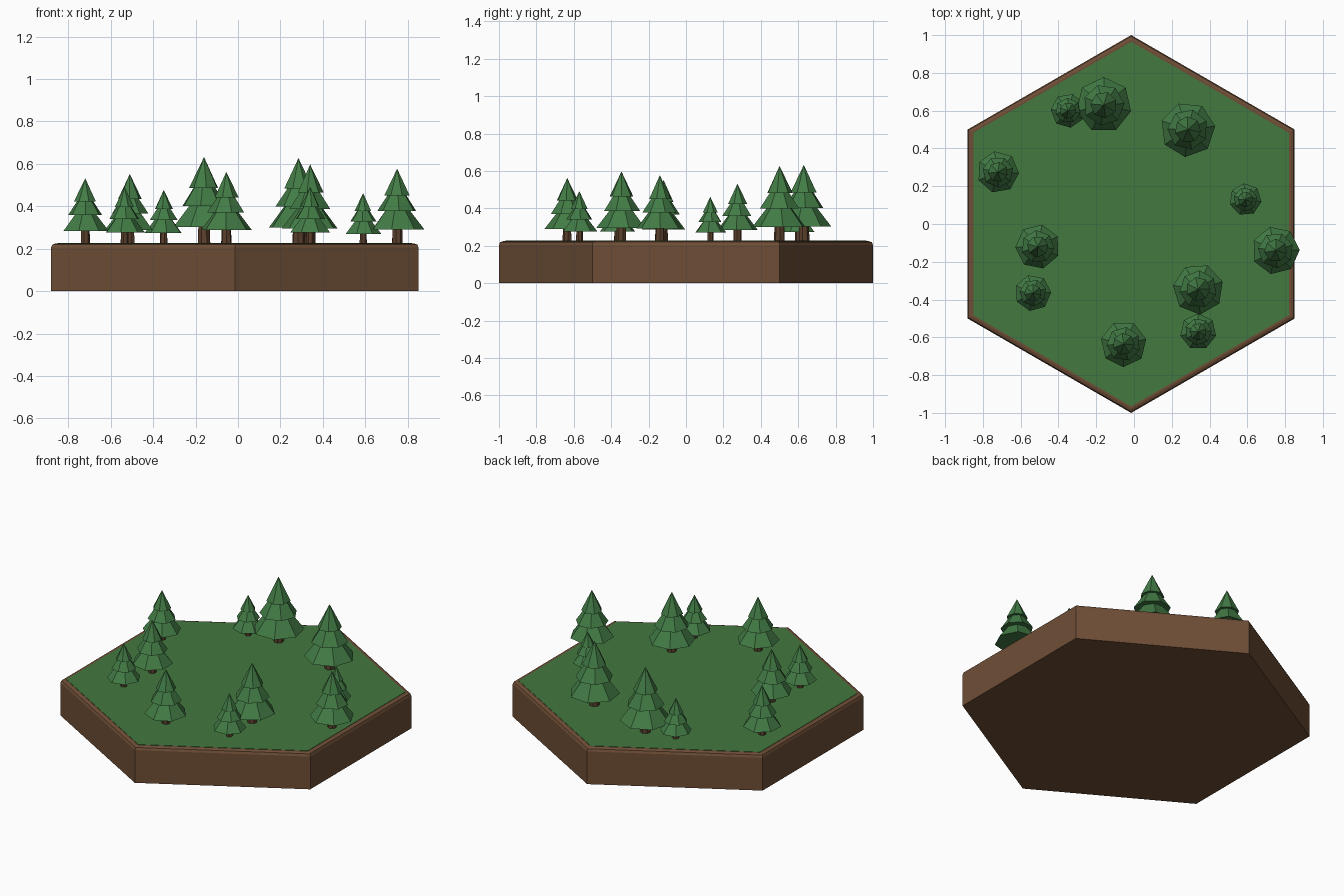
import bpy, bmesh, math
from mathutils import Matrix

if "Cube" in bpy.data.objects:
    bpy.data.objects.remove(bpy.data.objects["Cube"])


def material(name, color):
    m = bpy.data.materials.new(name)
    m.diffuse_color = (*color, 1)
    m.use_nodes = True
    m.node_tree.nodes["Principled BSDF"].inputs["Base Color"].default_value = m.diffuse_color
    return m


SOIL = material("soil brown", (0.156, 0.076, 0.037))
GRASS = material("grass green", (0.055, 0.19, 0.05))
BARK = material("bark brown", (0.107, 0.051, 0.026))
NEEDLES = material("needle green", (0.055, 0.20, 0.06))
CX = -0.015      # tile centre
GROUND = 0.227   # grass height


def make_object(name, bm, mats):
    bmesh.ops.recalc_face_normals(bm, faces=bm.faces)
    mesh = bpy.data.meshes.new(name)
    bm.to_mesh(mesh)
    bm.free()
    for m in mats:
        mesh.materials.append(m)
    ob = bpy.data.objects.new(name, mesh)
    bpy.context.collection.objects.link(ob)
    return ob


def add_cone(bm, sides, r1, r2, z0, z1, turn, mat=0):
    """Cone or prism standing between two heights."""
    place = Matrix.Translation((0, 0, (z0 + z1) / 2)) @ Matrix.Rotation(turn, 4, 'Z')
    old = set(bm.faces)
    bmesh.ops.create_cone(bm, cap_ends=True, segments=sides, radius1=r1,
                          radius2=r2, depth=z1 - z0, matrix=place)
    for f in set(bm.faces) - old:
        f.material_index = mat


# hexagonal soil block with a rounded top rim
bm = bmesh.new()
add_cone(bm, 6, 1, 1, 0, 0.225, 0)
rim = [e for e in bm.edges if all(v.co.z > 0.2 for v in e.verts)]
bmesh.ops.bevel(bm, geom=rim, offset=0.02, segments=2, profile=0.5, affect='EDGES')
make_object("soil_block", bm, [SOIL]).location.x = CX

# grass sheet on top
bm = bmesh.new()
add_cone(bm, 6, 0.965, 0.965, 0.2, GROUND, 0)
make_object("grass_sheet", bm, [GRASS]).location.x = CX

# pine trees: x, y, height, turn in degrees
TREES = [(-0.72, 0.275, 0.305, 10), (-0.35, 0.60, 0.25, 35), (-0.16, 0.63, 0.405, 0),
         (0.285, 0.50, 0.40, 20), (0.59, 0.13, 0.235, 5), (0.75, -0.14, 0.35, 14),
         (0.34, -0.345, 0.37, 30), (0.34, -0.57, 0.265, 0), (-0.055, -0.635, 0.335, 25),
         (-0.51, -0.12, 0.325, 40), (-0.535, -0.365, 0.265, 15)]
# tiers for a tree of height 1: radius, bottom, top, twist
TIERS = [(0.365, 0.185, 0.66, 0.0), (0.27, 0.43, 0.84, 0.3), (0.175, 0.64, 1.0, 0.6)]

for i, (x, y, h, turn) in enumerate(TREES):
    bm = bmesh.new()
    add_cone(bm, 7, 0.075, 0.065, -0.02, 0.3, 0)
    for r, z0, z1, twist in TIERS:
        add_cone(bm, 7, r, 0, z0, z1, twist, 1)
    tree = make_object(f"pine_tree_{i + 1}", bm, [BARK, NEEDLES])
    tree.location = (x, y, GROUND)
    tree.scale = (h, h, h)
    tree.rotation_euler.z = math.radians(turn)
